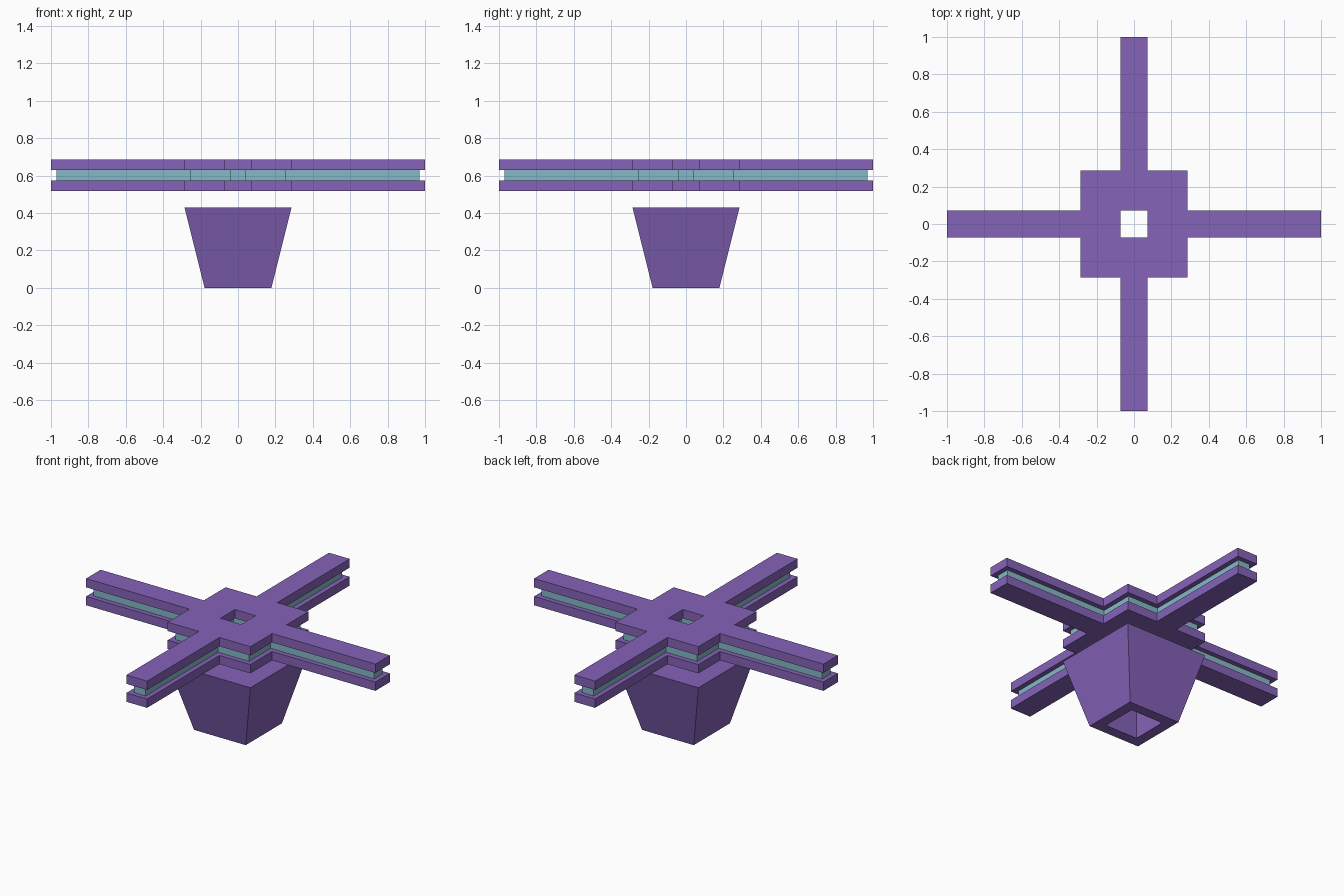
import bpy, bmesh

if "Cube" in bpy.data.objects:
    bpy.data.objects.remove(bpy.data.objects["Cube"])

def material(name, rgb):
    m = bpy.data.materials.new(name)
    m.diffuse_color = (*rgb, 1)
    m.use_nodes = True
    m.node_tree.nodes["Principled BSDF"].inputs["Base Color"].default_value = m.diffuse_color
    return m

purple = material("purple", (0.235, 0.125, 0.485))
teal = material("teal", (0.235, 0.485, 0.565))

def square(r):
    return [(-r, -r), (r, -r), (r, r), (-r, r)]

def cross_outline(arm, hub, tip):
    """Plus shape with a square hub: one quadrant turned four times."""
    pts = []
    x_y = [(tip, -arm), (tip, arm), (hub, arm), (hub, hub), (arm, hub)]
    # the hub corner on the clockwise side of each arm comes from the previous turn
    quad = [(hub, -arm)] + x_y[:4]
    for _ in range(4):
        pts += quad
        quad = [(-y, x) for x, y in quad]
    return pts

def add_object(name, bm, mat):
    bmesh.ops.recalc_face_normals(bm, faces=bm.faces)
    me = bpy.data.meshes.new(name)
    bm.to_mesh(me)
    bm.free()
    me.materials.append(mat)
    ob = bpy.data.objects.new(name, me)
    bpy.context.collection.objects.link(ob)
    return ob

def cross_plate(name, arm, hub, tip, hole, z0, z1, mat):
    """Flat cross with a square hole, extruded from z0 to z1."""
    bm = bmesh.new()
    edges = []
    for loop in (cross_outline(arm, hub, tip), square(hole)):
        vs = [bm.verts.new((x, y, z0)) for x, y in loop]
        edges += [bm.edges.new((vs[i], vs[(i + 1) % len(vs)])) for i in range(len(vs))]
    bmesh.ops.triangle_fill(bm, edges=edges, use_beauty=True, use_dissolve=False)
    ext = bmesh.ops.extrude_face_region(bm, geom=bm.faces[:], use_keep_orig=True)
    top = [g for g in ext["geom"] if isinstance(g, bmesh.types.BMVert)]
    bmesh.ops.translate(bm, verts=top, vec=(0, 0, z1 - z0))
    return add_object(name, bm, mat)

def tapered_tube(name, sections, mat):
    """Square rings (half width, z) joined in a closed loop."""
    bm = bmesh.new()
    rings = [[bm.verts.new((x, y, z)) for x, y in square(r)] for r, z in sections]
    for k, a in enumerate(rings):
        b = rings[(k + 1) % len(rings)]
        for i in range(4):
            j = (i + 1) % 4
            bm.faces.new((a[i], a[j], b[j], b[i]))
    return add_object(name, bm, mat)

# stacked cross: two purple plates with a smaller teal layer between
cross_plate("lower_cross", 0.0714, 0.2857, 1.0, 0.0714, 0.518, 0.573, purple)
cross_plate("middle_cross", 0.041, 0.255, 0.97, 0.10, 0.573, 0.63, teal)
cross_plate("upper_cross", 0.0714, 0.2857, 1.0, 0.0714, 0.63, 0.685, purple)

# floating tapered base with a square shaft through it
tapered_tube("tapered_base", [(0.1786, 0), (0.2857, 0.4286), (0.113, 0.4286), (0.113, 0)], purple)
